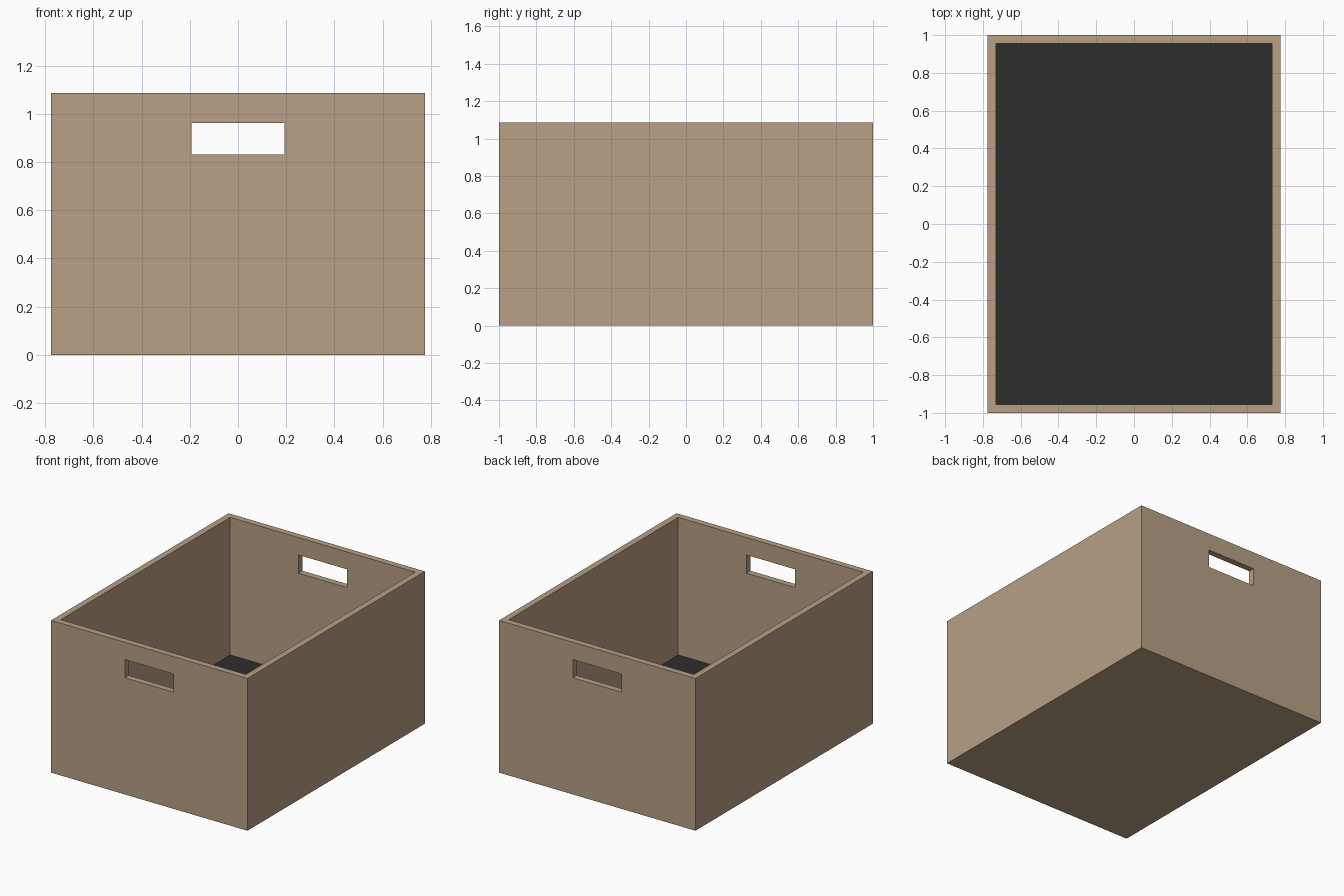
import bpy

if "Cube" in bpy.data.objects:
    bpy.data.objects.remove(bpy.data.objects["Cube"])

W, D, H = 1.55, 2.0, 1.086      # outer size
T = 0.045                       # wall thickness
FLOOR = 0.105                   # top of the floor mat


def material(name, rgb):
    m = bpy.data.materials.new(name)
    m.diffuse_color = (*rgb, 1.0)
    m.use_nodes = True
    m.node_tree.nodes["Principled BSDF"].inputs["Base Color"].default_value = m.diffuse_color
    return m


def box(name, size, z0, mat):
    """Box centred on x and y, with its underside at z0."""
    bpy.ops.mesh.primitive_cube_add(size=1, location=(0, 0, z0 + size[2] / 2))
    ob = bpy.context.object
    ob.name = name
    ob.scale = size
    bpy.ops.object.transform_apply(location=True, rotation=False, scale=True)
    ob.data.materials.append(mat)
    return ob


def cut(target, cutter):
    mod = target.modifiers.new("cut", 'BOOLEAN')
    mod.operation = 'DIFFERENCE'
    mod.solver = 'EXACT'
    mod.object = cutter
    bpy.context.view_layer.objects.active = target
    bpy.ops.object.modifier_apply(modifier=mod.name)
    bpy.data.objects.remove(cutter, do_unlink=True)


cardboard = material("cardboard brown", (0.48, 0.35, 0.237))
dark = material("dark grey", (0.027, 0.027, 0.027))

# Open box: solid block, hollowed, then a handle slot through both short ends
crate = box("open_box", (W, D, H), 0, cardboard)
cut(crate, box("hollow_cutter", (W - 2 * T, D - 2 * T, H), T, cardboard))
cut(crate, box("handle_cutter", (0.386, D + 0.4, 0.13), 0.832, cardboard))

# Dark mat covering the inside floor
box("floor_mat", (W - 2 * T, D - 2 * T, FLOOR - T), T, dark)
